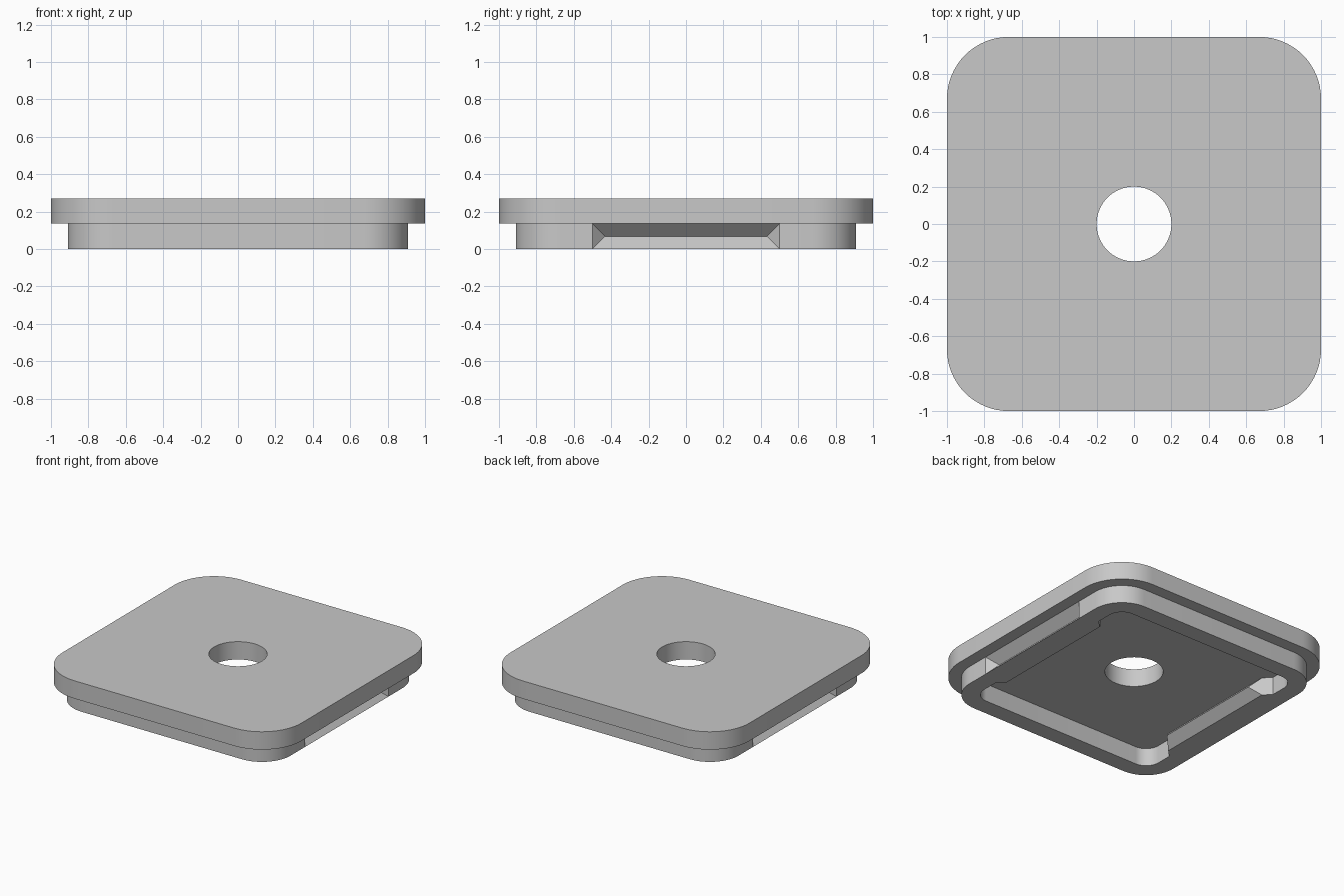
import bpy, bmesh
from math import cos, sin, pi, radians

cube = bpy.data.objects.get("Cube")
if cube:
    bpy.data.objects.remove(cube)

HALF_HEIGHT = 0.135
STEPS = 16          # segments per rounded corner

grey = bpy.data.materials.new("light grey")
grey.use_nodes = True
grey.diffuse_color = (0.58, 0.58, 0.58, 1)
grey.node_tree.nodes["Principled BSDF"].inputs["Base Color"].default_value = grey.diffuse_color


def rounded_square(half, radius, side=()):
    """Counter-clockwise outline; side holds extra points placed on the +x and -x edges."""
    points = []
    c = half - radius
    for k, (sx, sy) in enumerate([(1, 1), (-1, 1), (-1, -1), (1, -1)]):
        for i in range(STEPS + 1):
            a = (k + i / STEPS) * pi / 2
            points.append((sx * c + radius * cos(a), sy * c + radius * sin(a)))
        if k == 1:
            points += [(-x, -y) for x, y in side]
        if k == 3:
            points += list(side)
    return points


def circle(radius, count):
    return [(radius * cos(a), radius * sin(a))
            for a in ((k + 0.5) * 2 * pi / count for k in range(count))]


def build_ring(name, levels, close_top):
    """levels: (z, outer outline, inner outline), all outlines with equal point counts."""
    bm = bmesh.new()
    outer = [[bm.verts.new((x, y, z)) for x, y in o] for z, o, _ in levels]
    inner = [[bm.verts.new((x, y, z)) for x, y in i] for z, _, i in levels]

    def strip(a, b):
        for k in range(len(a)):
            n = (k + 1) % len(a)
            bm.faces.new((a[k], a[n], b[n], b[k]))

    for lo in range(len(levels) - 1):
        strip(outer[lo], outer[lo + 1])
        strip(inner[lo + 1], inner[lo])
    strip(inner[0], outer[0])
    if close_top:
        strip(outer[-1], inner[-1])
    bmesh.ops.remove_doubles(bm, verts=bm.verts, dist=0.0001)
    mesh = bpy.data.meshes.new(name)
    bm.to_mesh(mesh)
    bm.free()
    mesh.materials.append(grey)
    obj = bpy.data.objects.new(name, mesh)
    bpy.context.collection.objects.link(obj)
    bpy.ops.object.select_all(action='DESELECT')
    obj.select_set(True)
    bpy.context.view_layer.objects.active = obj
    bpy.ops.object.shade_smooth_by_angle(angle=radians(25))


# Top plate with the round centre hole
plate = rounded_square(1.0, 0.33)
hole = circle(0.2, len(plate))
build_ring("top_plate", [(z, plate, hole) for z in (HALF_HEIGHT, 2 * HALF_HEIGHT)], True)


# Lower rim: V grooves outside on both x sides, matching ridges inside
def rim_level(z, depth):
    gx, gy = 0.91 - depth, 0.5 - depth
    rx, ry = 0.726 - depth, 0.5 - depth
    groove = [(0.91, -0.5), (gx, -gy), (gx, gy), (0.91, 0.5)]
    ridge = [(0.78, -0.554), (rx, -ry), (rx, ry), (0.78, 0.554)]
    return z, rounded_square(0.91, 0.24, groove), rounded_square(0.78, 0.11, ridge)


mid = HALF_HEIGHT / 2
build_ring("lower_rim", [rim_level(0, 0), rim_level(mid, mid), rim_level(HALF_HEIGHT, 0)], False)
